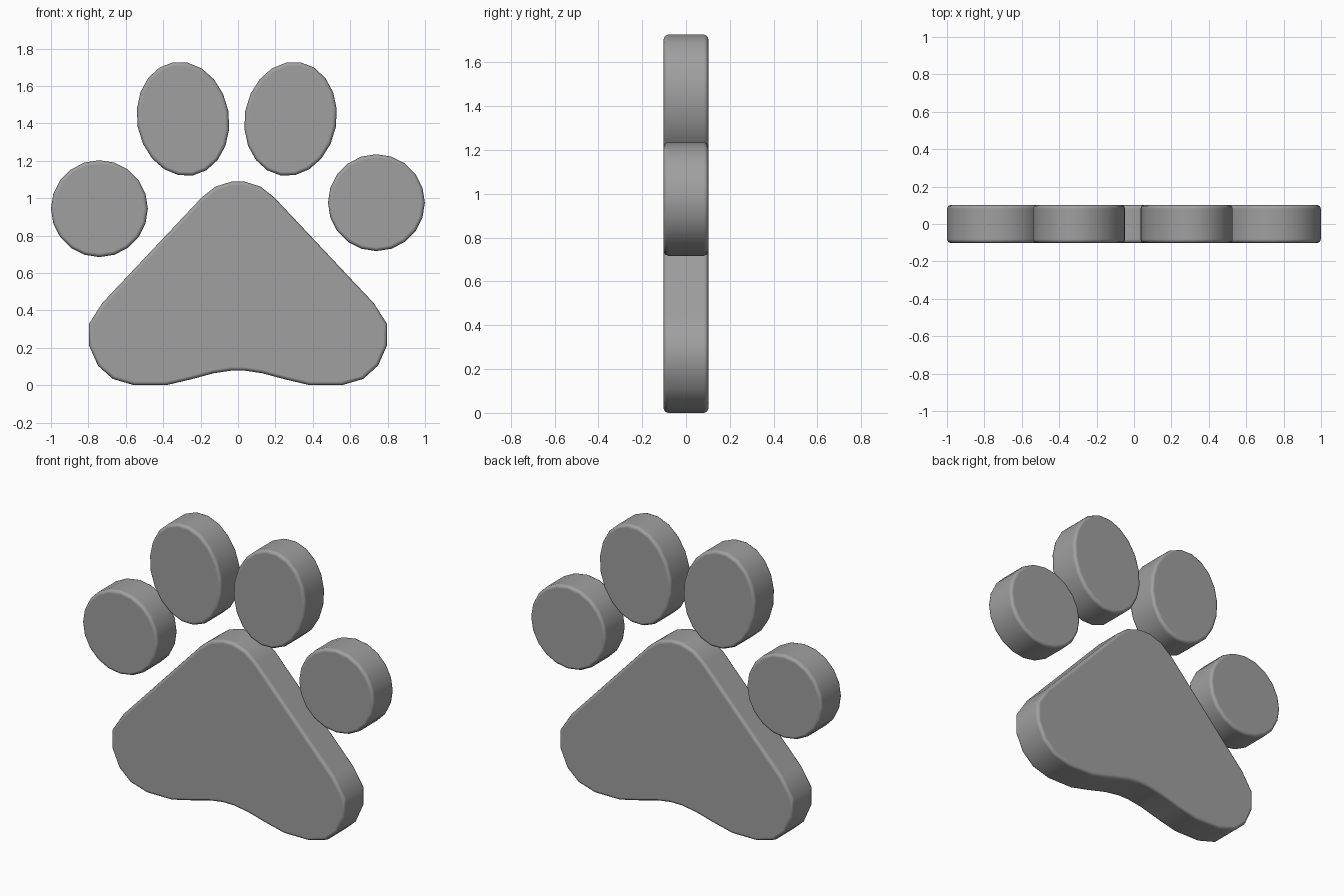
import bpy, bmesh, math

if "Cube" in bpy.data.objects:
    bpy.data.objects.remove(bpy.data.objects["Cube"])

HALF = 0.102  # half thickness

grey = bpy.data.materials.new("dark_grey")
grey.diffuse_color = (0.35, 0.35, 0.35, 1)
grey.use_nodes = True
grey.node_tree.nodes["Principled BSDF"].inputs["Base Color"].default_value = grey.diffuse_color


def slab(name, outline):
    """Extrude an x/z outline along y, with softened rims on both faces."""
    bm = bmesh.new()
    front = bm.faces.new([bm.verts.new((x, -HALF, z)) for x, z in outline])
    ext = bmesh.ops.extrude_face_region(bm, geom=[front], use_keep_orig=True)
    back = [v for v in ext["geom"] if isinstance(v, bmesh.types.BMVert)]
    bmesh.ops.translate(bm, verts=back, vec=(0, 2 * HALF, 0))
    bmesh.ops.recalc_face_normals(bm, faces=bm.faces)
    rims = [e for e in bm.edges
            if abs(e.verts[0].co.y - e.verts[1].co.y) < 1e-5]
    bmesh.ops.bevel(bm, geom=rims, offset=0.02, segments=2, profile=0.5,
                    affect='EDGES')
    for f in bm.faces:
        f.smooth = True
    mesh = bpy.data.meshes.new(name)
    bm.to_mesh(mesh)
    bm.free()
    mesh.materials.append(grey)
    obj = bpy.data.objects.new(name, mesh)
    bpy.context.collection.objects.link(obj)
    # Flat-looking faces that blend smoothly over the rims
    mod = obj.modifiers.new("flat_caps", 'WEIGHTED_NORMAL')
    mod.weight = 100
    return obj


def ellipse(cx, cz, a, b, tilt, sides=20):
    t = math.radians(tilt)
    pts = []
    for i in range(sides):
        u = 2 * math.pi * i / sides
        x, z = a * math.cos(u), b * math.sin(u)
        pts.append((cx + x * math.cos(t) - z * math.sin(t),
                    cz + x * math.sin(t) + z * math.cos(t)))
    return pts


# Main pad: left half of the outline, mirrored to the right
left = [(-0.037, 1.088), (-0.12, 1.062), (-0.193, 1.005), (-0.725, 0.44),
        (-0.797, 0.328), (-0.797, 0.213), (-0.749, 0.105), (-0.67, 0.034),
        (-0.555, 0.0), (-0.385, 0.0), (-0.257, 0.03), (-0.13, 0.064),
        (-0.037, 0.078)]
slab("main_pad", left + [(-x, z) for x, z in reversed(left)])

# Four toes
slab("inner_toe_left", ellipse(-0.294, 1.424, 0.246, 0.307, 10))
slab("inner_toe_right", ellipse(0.281, 1.424, 0.246, 0.307, -10))
slab("outer_toe_left", ellipse(-0.741, 0.944, 0.259, 0.259, 0))
slab("outer_toe_right", ellipse(0.74, 0.976, 0.259, 0.259, 0))
